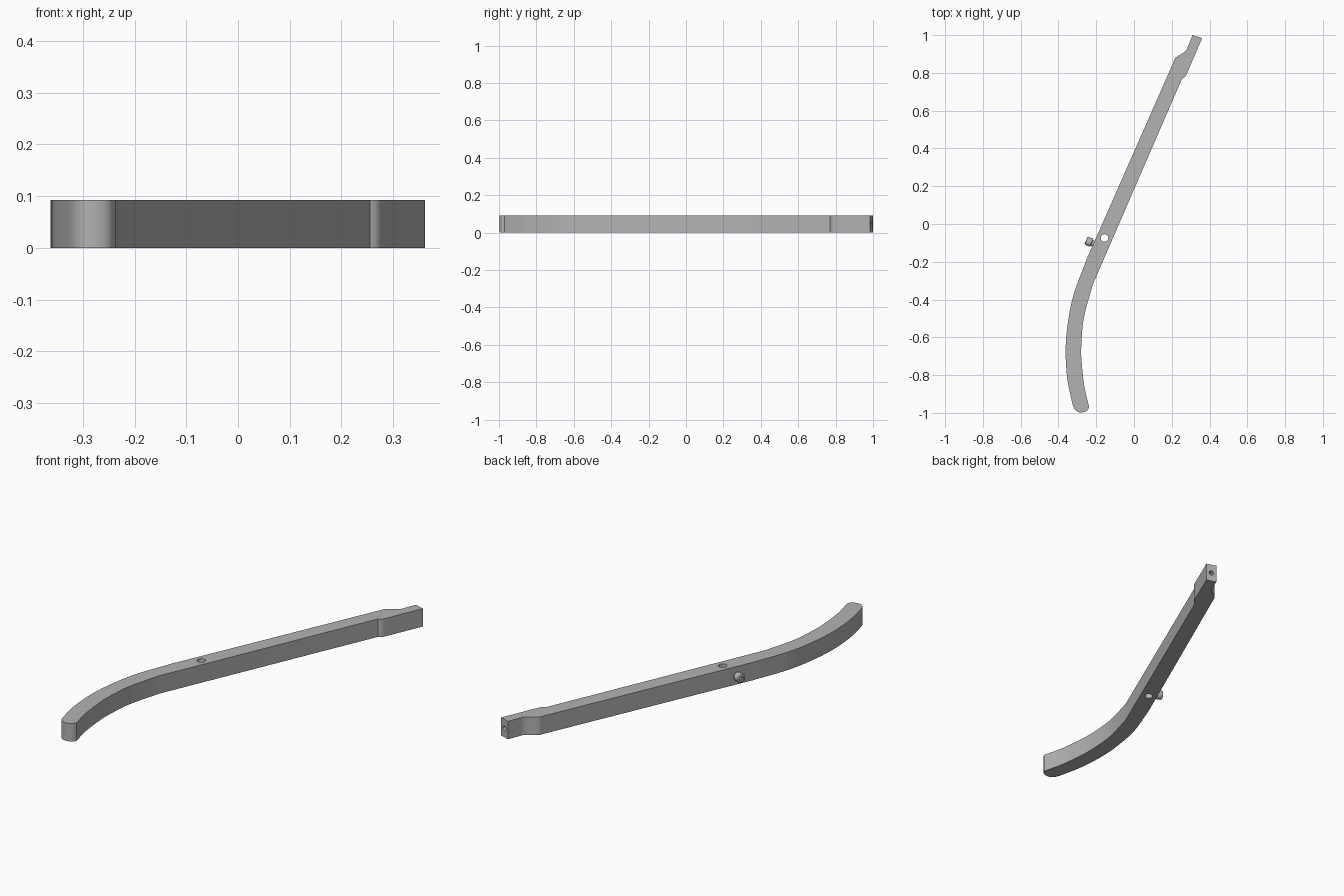
import bpy, bmesh, math
from mathutils import Vector

if "Cube" in bpy.data.objects:
    bpy.data.objects.remove(bpy.data.objects["Cube"])

H = 0.092
grey = bpy.data.materials.new("mid grey")
grey.diffuse_color = (0.45, 0.45, 0.45, 1)
grey.use_nodes = True
grey.node_tree.nodes["Principled BSDF"].inputs["Base Color"].default_value = grey.diffuse_color


def spline(pts, n):
    """Catmull-Rom samples through 2D points."""
    p = [Vector(q) for q in pts]
    p = [2 * p[0] - p[1]] + p + [2 * p[-1] - p[-2]]
    out = []
    for i in range(1, len(p) - 2):
        a, b, c, d = p[i - 1:i + 3]
        for k in range(n):
            t = k / n
            out.append(0.5 * (2 * b + (c - a) * t + (2 * a - 5 * b + 4 * c - d) * t**2
                              + (3 * b - a - 3 * c + d) * t**3))
    return out + [p[-2]]


def make(name, bm):
    bmesh.ops.recalc_face_normals(bm, faces=bm.faces)
    me = bpy.data.meshes.new(name)
    bm.to_mesh(me)
    bm.free()
    me.materials.append(grey)
    ob = bpy.data.objects.new(name, me)
    bpy.context.collection.objects.link(ob)
    return ob


def revolve(name, profile, origin, axis, n=32):
    """Closed solid of revolution from (radius, distance) points along an axis."""
    bm = bmesh.new()
    q = Vector((0, 0, 1)).rotation_difference(Vector(axis))
    rings = [[bm.verts.new(Vector(origin) + q @ Vector((r * math.cos(math.tau * k / n),
              r * math.sin(math.tau * k / n), d))) for k in range(n)] for r, d in profile]
    for a, b in zip(rings, rings[1:]):
        for k in range(n):
            bm.faces.new((a[k], a[(k + 1) % n], b[(k + 1) % n], b[k]))
    bm.faces.new(rings[0])
    bm.faces.new(rings[-1])
    return make(name, bm)


def smooth(ob):
    bpy.ops.object.select_all(action='DESELECT')
    ob.select_set(True)
    bpy.context.view_layer.objects.active = ob
    bpy.ops.object.shade_smooth_by_angle(angle=math.radians(30))


# Curved bar outline: outer curve, rounded foot, inner curve, notched tip
outer = spline([(-0.25, -0.185), (-0.32, -0.375), (-0.351, -0.53), (-0.362, -0.67),
                (-0.353, -0.82), (-0.326, -0.953)], 6)
foot = spline([(-0.326, -0.953), (-0.312, -0.984), (-0.283, -0.998),
               (-0.252, -0.99), (-0.237, -0.97)], 4)
inner = spline([(-0.237, -0.97), (-0.263, -0.86), (-0.277, -0.73), (-0.279, -0.65),
                (-0.266, -0.5), (-0.22, -0.325)], 6)
right_notch = spline([(0.255, 0.771), (0.27, 0.78), (0.283, 0.803), (0.327, 0.906)], 4)
left_notch = spline([(0.31, 1.0), (0.288, 0.945), (0.272, 0.915), (0.222, 0.882),
                     (0.209, 0.857)], 4)
outline = (outer[:-1] + foot[:-1] + inner + right_notch
           + [Vector((0.361, 0.984))] + left_notch)

bm = bmesh.new()
base = bm.faces.new([bm.verts.new((p.x, p.y, 0)) for p in outline])
ext = bmesh.ops.extrude_face_region(bm, geom=[base])
bmesh.ops.translate(bm, vec=(0, 0, H), verts=[v for v in ext["geom"]
                    if isinstance(v, bmesh.types.BMVert)])
bar = make("curved_bar", bm)

# Cross hole through the bar and bore in the tip
tip_dir = Vector((0.32, 0.947, 0)).normalized()
cutters = [
    revolve("cross_hole_cutter", [(0.02, -0.05), (0.02, H + 0.05)], (-0.156, -0.074, 0), (0, 0, 1)),
    revolve("tip_bore_cutter", [(0.012, -0.09), (0.012, 0.05)], (0.335, 0.992, H / 2), tip_dir),
]
for c in cutters:
    m = bar.modifiers.new(c.name, 'BOOLEAN')
    m.operation, m.solver, m.object = 'DIFFERENCE', 'EXACT', c
dg = bpy.context.evaluated_depsgraph_get()
cut = bpy.data.meshes.new_from_object(bar.evaluated_get(dg))
bar.modifiers.clear()
bar.data = cut
for c in cutters:
    bpy.data.objects.remove(c)
smooth(bar)

# Side peg: neck, rounded head and a shallow dimple
side = Vector((-0.916, 0.402, 0)).normalized()
peg = revolve("side_peg", [(0.017, -0.02), (0.017, 0.012), (0.023, 0.014), (0.023, 0.038),
                           (0.021, 0.043), (0.017, 0.045), (0.012, 0.045), (0.012, 0.037)],
              (-0.213, -0.105, H / 2), side)
smooth(peg)
